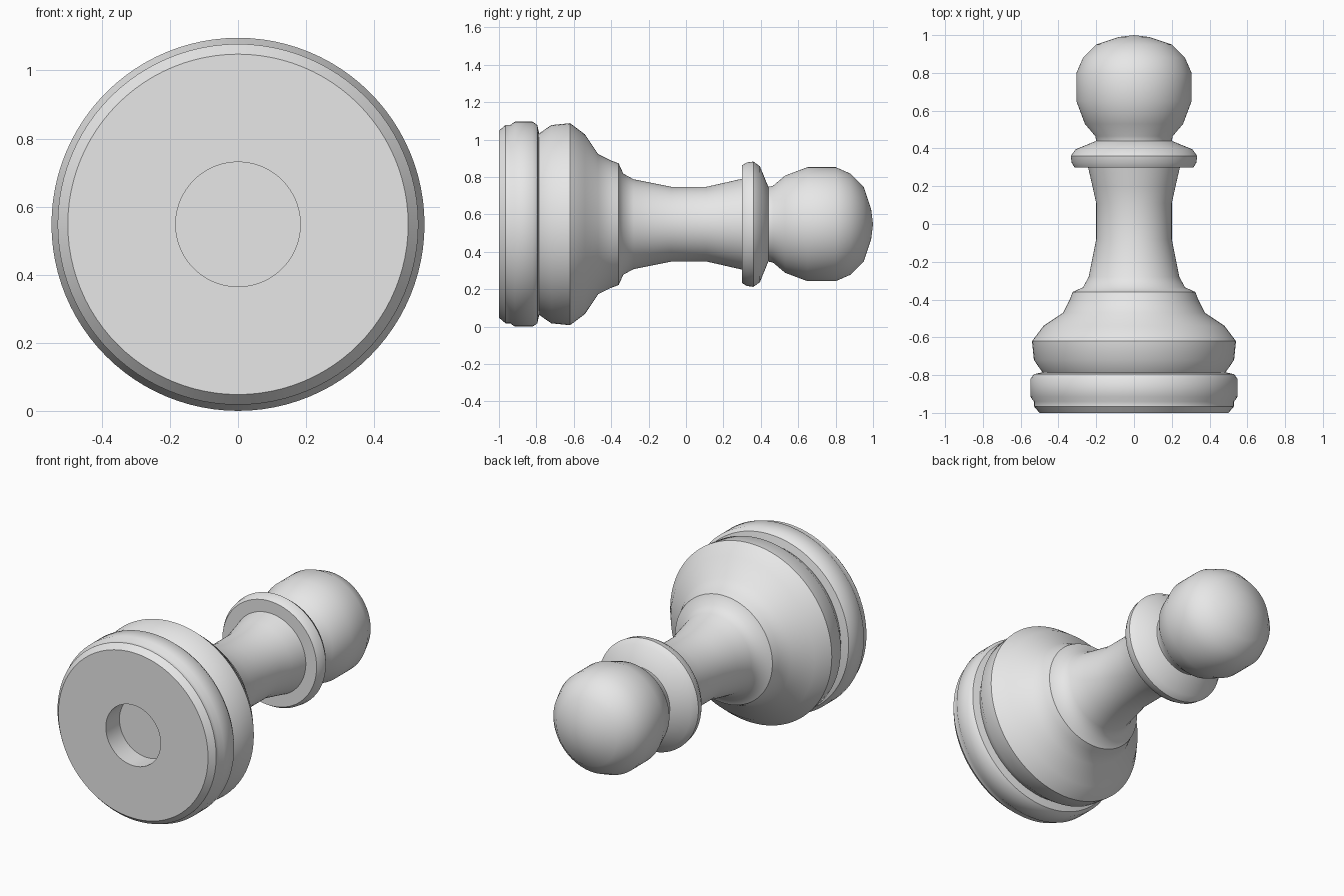
import bpy
import bmesh
import math

cube = bpy.data.objects.get("Cube")
if cube:
    bpy.data.objects.remove(cube, do_unlink=True)

AXIS_HEIGHT = 0.548
SEGMENTS = 96

# Single grey finish
grey = bpy.data.materials.new("plain grey")
grey.use_nodes = True
colour = (0.8, 0.8, 0.8, 1)
grey.diffuse_color = colour
grey.node_tree.nodes["Principled BSDF"].inputs["Base Color"].default_value = colour


def lathe(name, profile):
    """Turn a (distance along y, radius) profile around the lying axis."""
    bm = bmesh.new()
    verts = [bm.verts.new((r, y, 0)) for y, r in profile]
    edges = [bm.edges.new(pair) for pair in zip(verts, verts[1:])]
    bmesh.ops.spin(bm, geom=verts + edges, cent=(0, 0, 0), axis=(0, 1, 0),
                   angle=math.tau, steps=SEGMENTS)
    bmesh.ops.remove_doubles(bm, verts=bm.verts, dist=0.0005)
    bmesh.ops.recalc_face_normals(bm, faces=bm.faces)
    mesh = bpy.data.meshes.new(name)
    bm.to_mesh(mesh)
    bm.free()
    mesh.materials.append(grey)
    obj = bpy.data.objects.new(name, mesh)
    obj.location.z = AXIS_HEIGHT
    bpy.context.collection.objects.link(obj)
    bpy.ops.object.select_all(action="DESELECT")
    obj.select_set(True)
    bpy.context.view_layer.objects.active = obj
    bpy.ops.object.shade_smooth_by_angle(angle=math.radians(38))
    return obj


# Recessed hole in the underside, then the stepped foot
hole = [(-0.87, 0), (-0.87, 0.183), (-1, 0.183)]
foot = [(-1, 0.5), (-0.965, 0.53), (-0.94, 0.53), (-0.915, 0.548),
        (-0.82, 0.548), (-0.795, 0.53), (-0.785, 0.485)]
# Rounded body and shoulder step
body = [(-0.72, 0.53), (-0.62, 0.54), (-0.54, 0.48), (-0.47, 0.375),
        (-0.40, 0.34), (-0.36, 0.325), (-0.335, 0.27)]
# Waisted stem
stem = [(-0.28, 0.24), (-0.18, 0.22), (-0.08, 0.2), (0.11, 0.2),
        (0.2, 0.22), (0.3, 0.243)]
# Flared collar and neck
collar = [(0.3, 0.315), (0.325, 0.33), (0.36, 0.335), (0.395, 0.31), (0.44, 0.2)]
# Ball head
head = [(0.465, 0.205), (0.53, 0.26), (0.65, 0.305), (0.8, 0.305), (0.88, 0.27),
        (0.95, 0.2), (0.99, 0.08), (1, 0)]

lathe("pawn", hole + foot + body + stem + collar + head)
